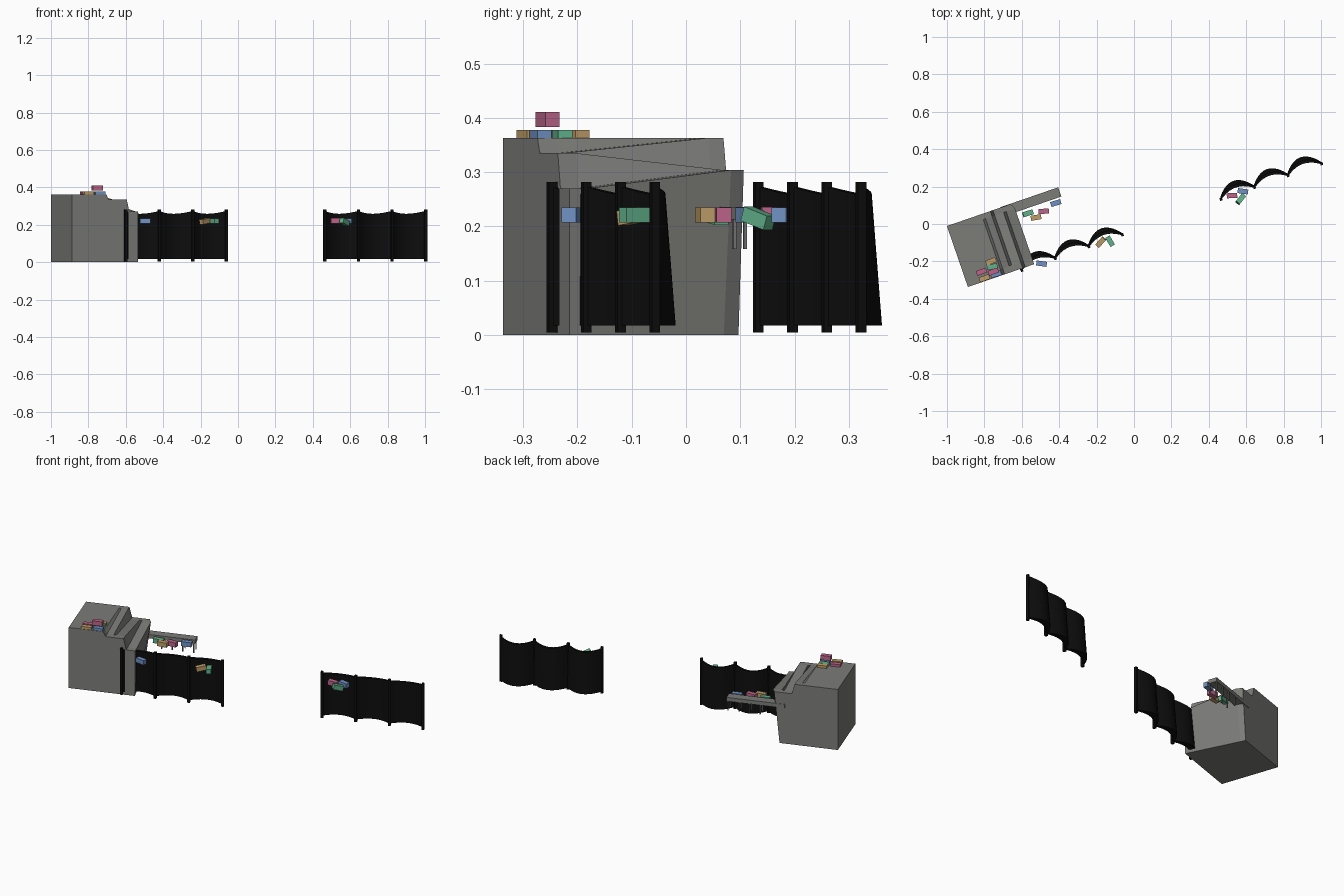
import bpy, bmesh, math
from mathutils import Matrix, Vector

if "Cube" in bpy.data.objects:
    bpy.data.objects.remove(bpy.data.objects["Cube"])

ANG = math.radians(19)


def mat(name, c):
    m = bpy.data.materials.new(name)
    m.diffuse_color = (*c, 1)
    m.use_nodes = True
    m.node_tree.nodes["Principled BSDF"].inputs["Base Color"].default_value = m.diffuse_color
    return m


GREY = mat("stone_grey", (0.2, 0.2, 0.19))
BLACK = mat("wall_black", (0.004, 0.004, 0.004))
BLUE = mat("crate_blue", (0.16, 0.28, 0.54))
TAN = mat("crate_tan", (0.52, 0.34, 0.14))
GREEN = mat("crate_green", (0.12, 0.44, 0.26))
PINK = mat("crate_pink", (0.50, 0.13, 0.25))

# Local frame of the ramp block: u along its front, v towards its back
BLOCK = Matrix.Translation((-0.888, -0.337, 0)) @ Matrix.Rotation(ANG, 4, 'Z')


def finish(name, bm, material, matrix=None):
    bmesh.ops.recalc_face_normals(bm, faces=bm.faces)
    if matrix is not None:
        bm.transform(matrix)
    me = bpy.data.meshes.new(name)
    bm.to_mesh(me)
    bm.free()
    me.materials.append(material)
    ob = bpy.data.objects.new(name, me)
    bpy.context.collection.objects.link(ob)
    return ob


def box(name, lo, hi, material, matrix=None):
    bm = bmesh.new()
    lo, hi = Vector(lo), Vector(hi)
    d = hi - lo
    bmesh.ops.create_cube(bm, size=1, matrix=Matrix.Translation((lo + hi) / 2)
                          @ Matrix.Diagonal((d.x, d.y, d.z, 1)))
    return finish(name, bm, material, matrix)


def ramp_block():
    """Block whose top holds a plateau and three zigzag ramp lanes."""
    us = [0, 0.195, 0.208, 0.245, 0.26, 0.31, 0.325, 0.375]
    vs = [0, 0.035, 0.315, 0.345]
    lanes = [[0.363] * 4,
             [0.335, 0.335, 0.363, 0.363],
             [0.335, 0.335, 0.304, 0.304],
             [0.27, 0.27, 0.304, 0.304]]
    bm = bmesh.new()
    top, low = [], []
    for i, u in enumerate(us):
        t_row, l_row = [], []
        for j, v in enumerate(vs):
            last = i == len(us) - 1
            # outer wall is drawn in towards the back
            t_row.append(bm.verts.new((0.36 if last and j == 3 else u, v, lanes[i // 2][j])))
            s = v / 0.345 * 0.045 * u / 0.375
            l_row.append(bm.verts.new((u - s, v, 0)))
        top.append(t_row)
        low.append(l_row)
    n, m = len(us) - 1, len(vs) - 1
    for i in range(n):
        for j in range(m):
            for g in (top, low):
                bm.faces.new((g[i][j], g[i + 1][j], g[i + 1][j + 1], g[i][j + 1]))
        for j in (0, m):
            bm.faces.new((low[i][j], low[i + 1][j], top[i + 1][j], top[i][j]))
    for j in range(m):
        for i in (0, n):
            bm.faces.new((low[i][j], low[i][j + 1], top[i][j + 1], top[i][j]))
    finish("ramp_block", bm, GREY, BLOCK)


def wall_panel(name, span, matrix):
    """Curved panel, thicker and more bowed at the bottom, dipped on top."""
    bm = bmesh.new()
    rings = []
    segs = 10
    for k in range(segs + 1):
        t = k / segs
        b = 4 * t * (1 - t)
        zt = 0.274 - 0.015 * b
        x = span * t
        ring = [(x, 0.036 * b - 0.004, 0.018), (x, 0.058 * b + 0.012, 0.018),
                (x, 0.044 * b + 0.004, zt), (x, 0.036 * b - 0.004, zt)]
        rings.append([bm.verts.new(p) for p in ring])
    for a, c in zip(rings, rings[1:]):
        for q in range(4):
            r = (q + 1) % 4
            bm.faces.new((a[q], a[r], c[r], c[q]))
    bm.faces.new(rings[0])
    bm.faces.new(rings[-1])
    ob = finish(name, bm, BLACK, matrix)
    bpy.context.view_layer.objects.active = ob
    ob.select_set(True)
    bpy.ops.object.shade_smooth_by_angle(angle=math.radians(35))
    ob.select_set(False)


def wall(name, x, y):
    span = 0.19
    base = Matrix.Translation((x, y, 0)) @ Matrix.Rotation(math.radians(19.4), 4, 'Z')
    for i in range(4):
        p = base @ Matrix.Translation((span * i, 0, 0))
        box(f"{name}_post_{i}", (-0.007, -0.008, 0.005), (0.007, 0.008, 0.282), BLACK, p)
        if i < 3:
            wall_panel(f"{name}_panel_{i}", span, p)


def crate(i, x, y, z, rot, tilt, material):
    m = (Matrix.Translation((x, y, z)) @ Matrix.Rotation(math.radians(rot), 4, 'Z')
         @ Matrix.Rotation(math.radians(tilt), 4, 'Y'))
    box(f"crate_{i}", (-0.028, -0.0135, -0.0135), (0.028, 0.0135, 0.0135), material, m)


ramp_block()

# Raised walkway with thin legs
box("walkway", (0.30, 0.295, 0.213), (0.63, 0.347, 0.236), GREY, BLOCK)
for u in (0.44, 0.50, 0.56, 0.622):
    for v in (0.299, 0.343):
        box("walkway_leg", (u - 0.003, v - 0.003, 0.158), (u + 0.003, v + 0.003, 0.22),
            GREY, BLOCK)

# Two scalloped walls
wall("left_wall", -0.60, -0.247)
wall("right_wall", 0.465, 0.133)

# Crates: on the plateau, by the walkway, in front of each wall
crates = [
    (-0.765, -0.200, 0.364, 20, 0, TAN), (-0.758, -0.228, 0.364, 12, 0, GREEN),
    (-0.815, -0.255, 0.364, 20, 0, PINK), (-0.752, -0.255, 0.397, 19, 0, PINK),
    (-0.738, -0.268, 0.364, 15, 0, BLUE), (-0.800, -0.290, 0.364, 20, 0, TAN),
    (-0.567, 0.057, 0.219, 18, 5, GREEN), (-0.524, 0.035, 0.221, 10, 0, TAN),
    (-0.483, 0.068, 0.221, 4, 0, PINK), (-0.418, 0.112, 0.221, 17, 0, BLUE),
    (-0.494, -0.212, 0.221, -8, 0, BLUE), (-0.178, -0.097, 0.219, 48, -8, TAN),
    (-0.128, -0.092, 0.221, -60, 0, GREEN),
    (0.524, 0.152, 0.222, 3, 0, PINK), (0.582, 0.175, 0.221, -8, 0, BLUE),
    (0.570, 0.133, 0.215, 52, 18, GREEN),
]
for i, c in enumerate(crates):
    crate(i, *c)
